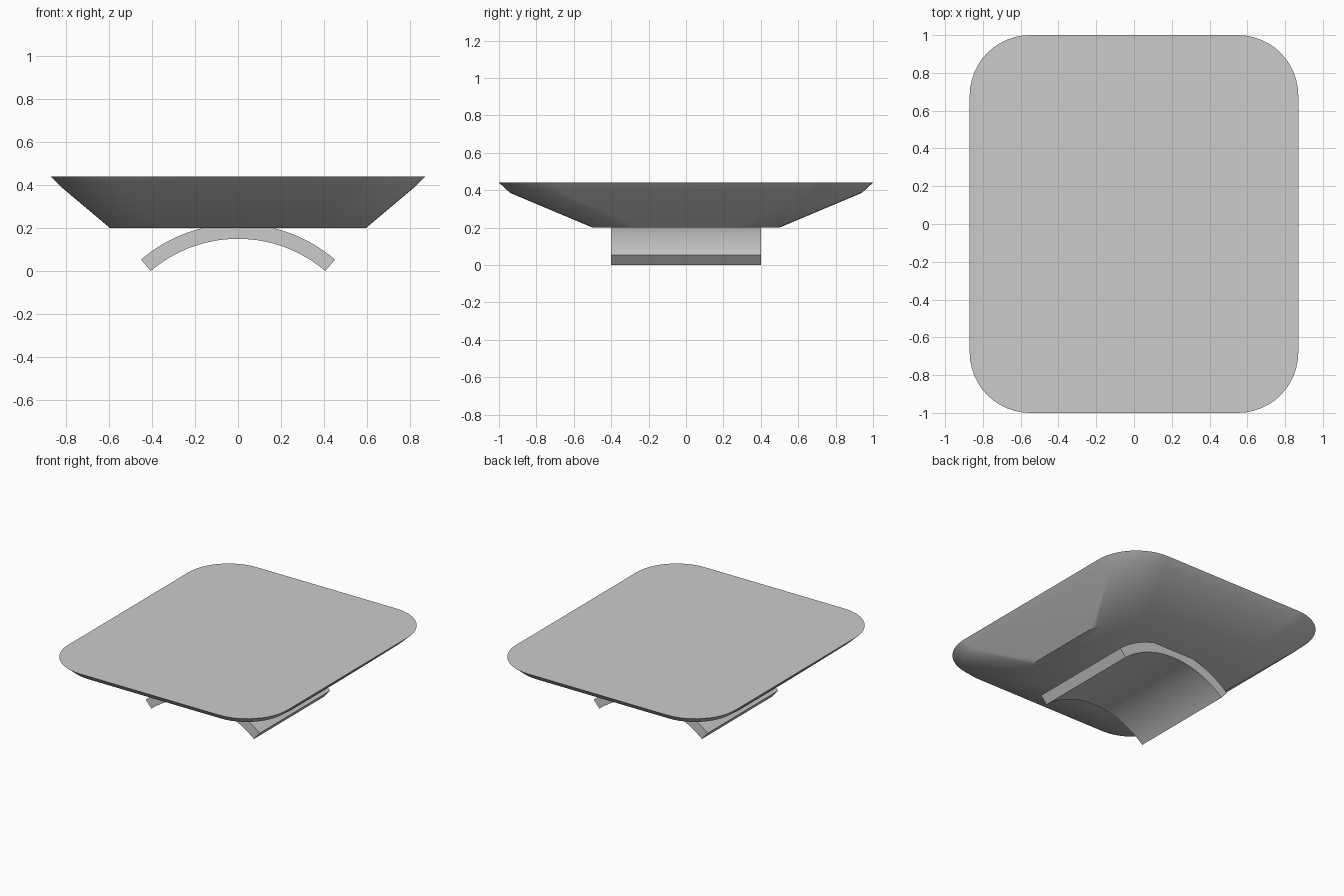
import bpy
import bmesh
from math import sin, cos, pi, radians

cube = bpy.data.objects.get("Cube")
if cube:
    bpy.data.objects.remove(cube)

grey = bpy.data.materials.new("plain grey")
grey.use_nodes = True
colour = (0.6, 0.6, 0.6, 1)
grey.diffuse_color = colour
grey.node_tree.nodes["Principled BSDF"].inputs["Base Color"].default_value = colour


def rounded_rectangle(half_x, half_y, radius, z, steps=12):
    """Outline points, counter-clockwise, with rounded corners."""
    points = []
    for corner, (sx, sy) in enumerate([(1, 1), (-1, 1), (-1, -1), (1, -1)]):
        for i in range(steps + 1):
            a = (corner + i / steps) * pi / 2
            points.append((sx * (half_x - radius) + radius * cos(a),
                           sy * (half_y - radius) + radius * sin(a), z))
    return points


def loft(name, outlines):
    """Skin a stack of matching outlines and cap both ends."""
    bm = bmesh.new()
    rings = [[bm.verts.new(p) for p in outline] for outline in outlines]
    count = len(rings[0])
    for low, high in zip(rings, rings[1:]):
        for i in range(count):
            j = (i + 1) % count
            bm.faces.new((low[i], low[j], high[j], high[i]))
    bm.faces.new(rings[0][::-1])
    bm.faces.new(rings[-1])
    bmesh.ops.recalc_face_normals(bm, faces=bm.faces)
    mesh = bpy.data.meshes.new(name)
    bm.to_mesh(mesh)
    bm.free()
    mesh.materials.append(grey)
    obj = bpy.data.objects.new(name, mesh)
    bpy.context.collection.objects.link(obj)
    bpy.ops.object.select_all(action='DESELECT')
    obj.select_set(True)
    bpy.context.view_layer.objects.active = obj
    bpy.ops.object.shade_smooth_by_angle(angle=radians(30))
    return obj


# Flat-topped body tapering down to a smaller base, with a bevelled rim
loft("body", [
    rounded_rectangle(0.595, 0.5, 0.25, 0.2),
    rounded_rectangle(0.815, 0.94, 0.29, 0.385),
    rounded_rectangle(0.87, 1.0, 0.32, 0.44),
])

# Curved strap: an arched band whose crown sinks into the base
inner, outer, half_angle, crown, steps = 0.625, 0.695, radians(40.5), 0.15, 32
angles = [half_angle * (2 * i / steps - 1) for i in range(steps + 1)]
section = [(r * sin(a), crown - inner + r * cos(a))
           for r, sweep in ((inner, angles), (outer, angles[::-1])) for a in sweep]
loft("strap", [[(x, y, z) for x, z in section] for y in (-0.4, 0.4)])
